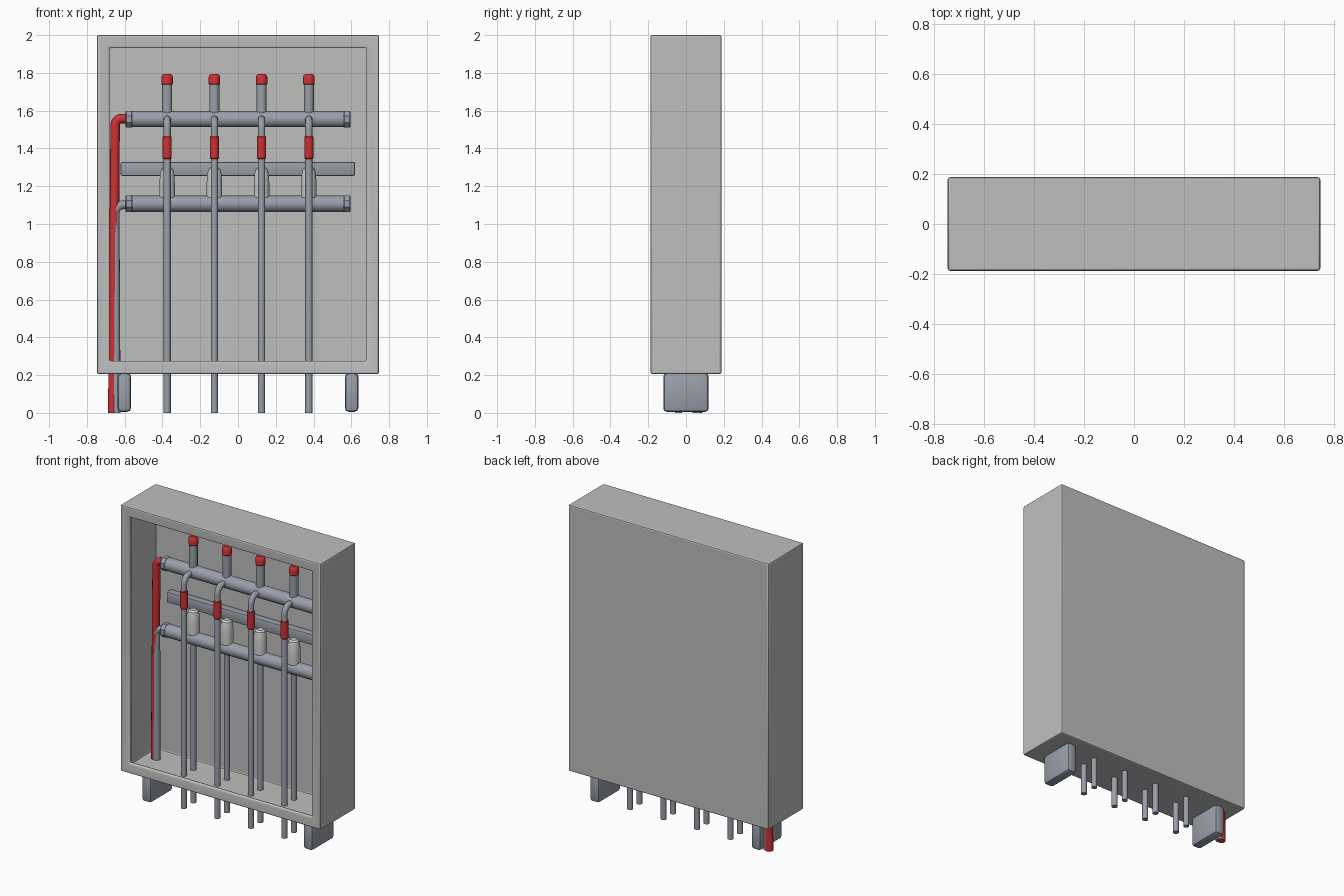
import bpy, bmesh, math
from mathutils import Vector

if "Cube" in bpy.data.objects:
    bpy.data.objects.remove(bpy.data.objects["Cube"])


def material(name, rgb):
    m = bpy.data.materials.new(name)
    m.diffuse_color = (*rgb, 1)
    m.use_nodes = True
    m.node_tree.nodes["Principled BSDF"].inputs["Base Color"].default_value = m.diffuse_color
    return m


CASE = material("cabinet grey", (0.52, 0.52, 0.515))
STEEL = material("blue grey steel", (0.32, 0.345, 0.40))
RED = material("red", (0.62, 0.03, 0.035))
PALE = material("pale grey", (0.62, 0.62, 0.61))


def finish(ob, name, mat, bevel=0.0, segments=2):
    ob.name = name
    ob.data.materials.clear()
    ob.data.materials.append(mat)
    bpy.ops.object.select_all(action='DESELECT')
    ob.select_set(True)
    bpy.context.view_layer.objects.active = ob
    if bevel:
        b = ob.modifiers.new("rounded edges", 'BEVEL')
        b.width, b.segments = bevel, segments
        b.limit_method = 'ANGLE'
        bpy.ops.object.modifier_apply(modifier=b.name)
    bpy.ops.object.shade_smooth_by_angle(angle=math.radians(35))
    return ob


def box(name, lo, hi, mat, bevel=0.0):
    lo, hi = Vector(lo), Vector(hi)
    bpy.ops.mesh.primitive_cube_add(size=1)
    ob = bpy.context.object
    for v in ob.data.vertices:
        v.co = [(lo[i] + hi[i]) / 2 + v.co[i] * (hi[i] - lo[i]) for i in range(3)]
    return finish(ob, name, mat, bevel)


def lathe(name, base, profile, mat, axis='Z', sides=24):
    """Turned solid: profile is a list of (radius, distance along axis)."""
    bm = bmesh.new()
    rings = []
    for r, h in profile:
        ring = []
        for i in range(sides):
            a = math.tau * (i + 0.5) / sides
            c, s = r * math.cos(a), r * math.sin(a)
            p = (c, s, h) if axis == 'Z' else (h, c, s)
            ring.append(bm.verts.new(Vector(base) + Vector(p)))
        rings.append(ring)
    for a, b in zip(rings, rings[1:]):
        for i in range(sides):
            j = (i + 1) % sides
            bm.faces.new((a[i], a[j], b[j], b[i]))
    bm.faces.new(rings[0][::-1])
    bm.faces.new(rings[-1])
    bmesh.ops.recalc_face_normals(bm, faces=bm.faces)
    me = bpy.data.meshes.new(name)
    bm.to_mesh(me)
    bm.free()
    ob = bpy.data.objects.new(name, me)
    bpy.context.collection.objects.link(ob)
    return finish(ob, name, mat)


def elbow_pipe(name, start, corner, end, radius, bend, mat):
    """Tube with a single rounded corner."""
    s, c, e = Vector(start), Vector(corner), Vector(end)
    a = c + (s - c).normalized() * bend
    b = c + (e - c).normalized() * bend
    pts = [s]
    for i in range(9):
        t = math.pi / 2 * i / 8
        pts.append(c + (a - c) * (1 - math.sin(t)) + (b - c) * (1 - math.cos(t)))
    pts.append(e)
    cu = bpy.data.curves.new(name, 'CURVE')
    cu.dimensions = '3D'
    cu.bevel_depth, cu.bevel_resolution, cu.use_fill_caps = radius, 4, True
    sp = cu.splines.new('POLY')
    sp.points.add(len(pts) - 1)
    for p, q in zip(sp.points, pts):
        p.co = (*q, 1)
    ob = bpy.data.objects.new(name, cu)
    bpy.context.collection.objects.link(ob)
    bpy.ops.object.select_all(action='DESELECT')
    ob.select_set(True)
    bpy.context.view_layer.objects.active = ob
    bpy.ops.object.convert(target='MESH')
    return finish(bpy.context.object, name, mat)


# Cabinet: a thin shell, hollowed from the front behind a wide rim
W, D, Z0, Z1 = 0.747, 0.188, 0.205, 2.0
cabinet = box("cabinet", (-W, -D, Z0), (W, D, Z1), CASE)
cavity = box("cavity_cutter", (-W + 0.015, -D + 0.03, Z0 + 0.015),
             (W - 0.015, D - 0.015, Z1 - 0.015), CASE)
opening = box("opening_cutter", (-0.68, -D - 0.1, 0.275), (0.68, -D + 0.1, 1.932), CASE)
for cutter in (cavity, opening):
    m = cabinet.modifiers.new("cut", 'BOOLEAN')
    m.operation, m.object, m.solver = 'DIFFERENCE', cutter, 'EXACT'
    bpy.context.view_layer.objects.active = cabinet
    bpy.ops.object.modifier_apply(modifier=m.name)
    bpy.data.objects.remove(cutter)
finish(cabinet, "cabinet", CASE, 0.01)

# Feet
for side in (-1, 1):
    x = side * 0.602
    box("foot", (x - 0.035, -0.12, 0.006), (x + 0.035, 0.12, 0.21), STEEL, 0.018)

# Mounting rail on the back wall
box("mounting_rail", (-0.622, 0.125, 1.255), (0.62, D - 0.012, 1.328), STEEL, 0.008)

# Two manifolds with end nuts
Y = 0.06
TOP, LOW = 1.555, 1.107
for name, z in (("supply_manifold", TOP), ("return_manifold", LOW)):
    lathe(name, (0, Y, z), [(0.043, -0.57), (0.043, 0.57)], STEEL, 'X')
    for side in (-1, 1):
        lathe(name + "_nut", (side * 0.577, Y, z),
              [(0.043, -0.019), (0.047, -0.014), (0.047, 0.014), (0.043, 0.019)],
              STEEL, 'X', 8)

# Main risers on the left
elbow_pipe("supply_riser", (-0.663, Y, 0), (-0.65, Y, TOP + 0.003), (-0.585, Y, TOP + 0.003),
           0.025, 0.035, RED)
elbow_pipe("return_riser", (-0.645, Y - 0.003, 0), (-0.651, Y, LOW - 0.015),
           (-0.585, Y, LOW), 0.0235, 0.03, STEEL)

# Four heating circuits
for x in (-0.375, -0.125, 0.125, 0.375):
    # supply pipe hooking into the upper manifold, with a red sleeve
    elbow_pipe("circuit_supply_pipe", (x, -0.04, 0), (x, -0.04, TOP), (x, Y, TOP),
               0.019, 0.05, STEEL)
    lathe("flow_sleeve", (x, -0.04, 1.345),
          [(0.021, 0), (0.024, 0.004), (0.024, 0.116), (0.021, 0.12)], RED)
    # return pipe dropping from the lower manifold
    lathe("circuit_return_pipe", (x, Y, 0), [(0.018, 0), (0.018, LOW)], STEEL)
    # balancing stem with a red cap
    lathe("balancing_stem", (x, Y, 1.58), [(0.027, 0), (0.027, 0.165)], STEEL)
    lathe("stem_cap", (x, Y, 1.738),
          [(0.028, 0), (0.031, 0.004), (0.031, 0.038), (0.027, 0.05), (0.019, 0.056)], RED)
    # actuator on the lower manifold
    lathe("actuator", (x, Y, 1.14),
          [(0.041, 0), (0.041, 0.075), (0.038, 0.125), (0.032, 0.15), (0.02, 0.16)], PALE)
